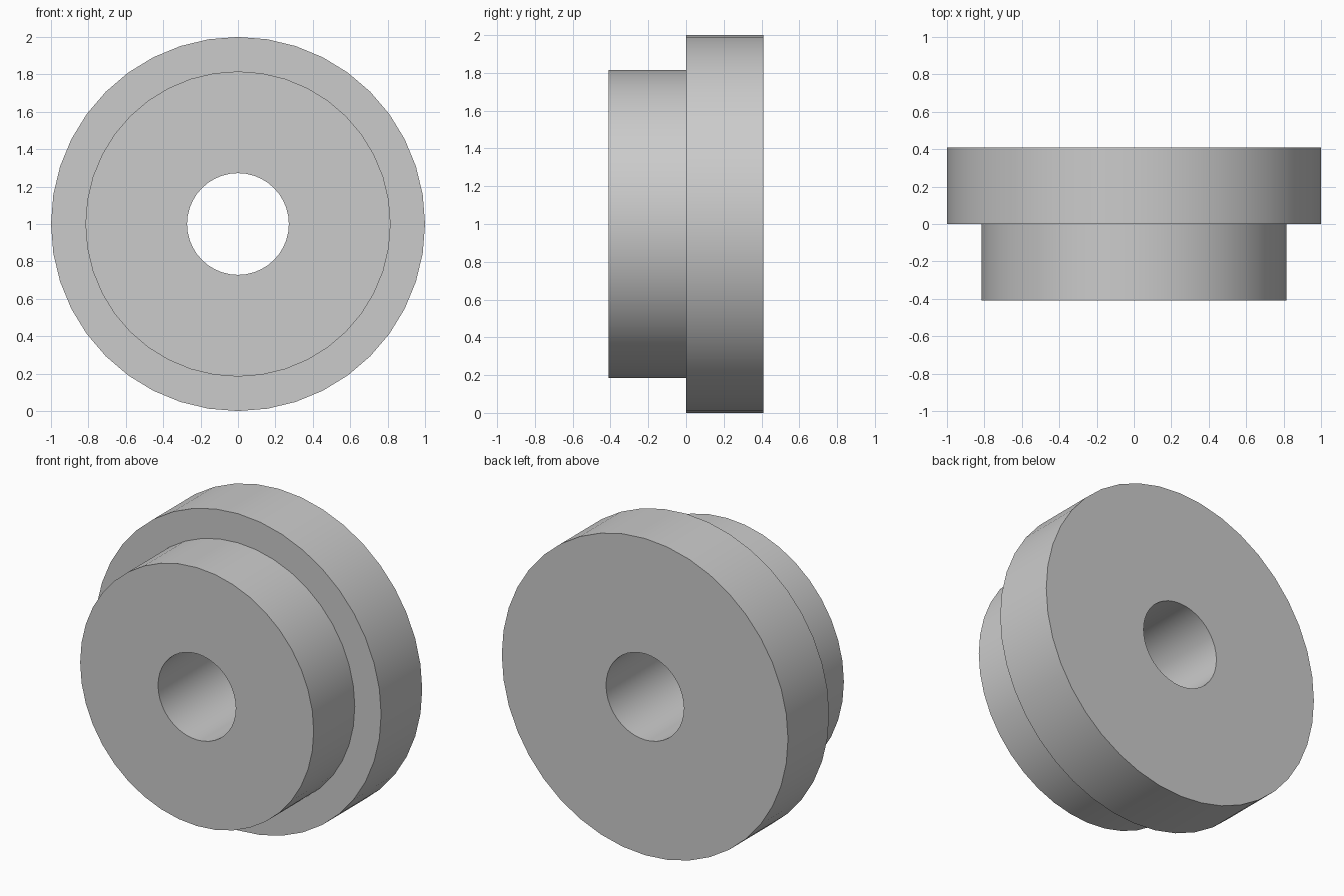
import bpy
import bmesh
import math

cube = bpy.data.objects.get("Cube")
if cube:
    bpy.data.objects.remove(cube, do_unlink=True)

SIDES = 40

# Plain grey finish
grey = bpy.data.materials.new("plain_grey")
grey.use_nodes = True
colour = (0.6, 0.6, 0.6, 1)
grey.diffuse_color = colour
grey.node_tree.nodes["Principled BSDF"].inputs["Base Color"].default_value = colour

# Closed section (radius, y): bore, narrow front step, wide rear flange
section = [(0.272, -0.41), (0.816, -0.41), (0.816, 0),
           (1.0, 0), (1.0, 0.41), (0.272, 0.41)]

# Revolve the section about the front-to-back axis
bm = bmesh.new()
rings = []
for i in range(SIDES):
    a = math.tau * i / SIDES
    rings.append([bm.verts.new((r * math.sin(a), y, 1 + r * math.cos(a)))
                  for r, y in section])
for i, ring in enumerate(rings):
    after = rings[(i + 1) % SIDES]
    for j in range(len(section)):
        k = (j + 1) % len(section)
        bm.faces.new((ring[j], ring[k], after[k], after[j]))
bmesh.ops.recalc_face_normals(bm, faces=bm.faces)

mesh = bpy.data.meshes.new("stepped_bushing")
bm.to_mesh(mesh)
bm.free()
mesh.materials.append(grey)
bushing = bpy.data.objects.new("stepped_bushing", mesh)
bpy.context.collection.objects.link(bushing)

# Smooth barrels with crisp rims
bpy.ops.object.select_all(action="DESELECT")
bushing.select_set(True)
bpy.context.view_layer.objects.active = bushing
bpy.ops.object.shade_smooth_by_angle(angle=math.radians(30))
